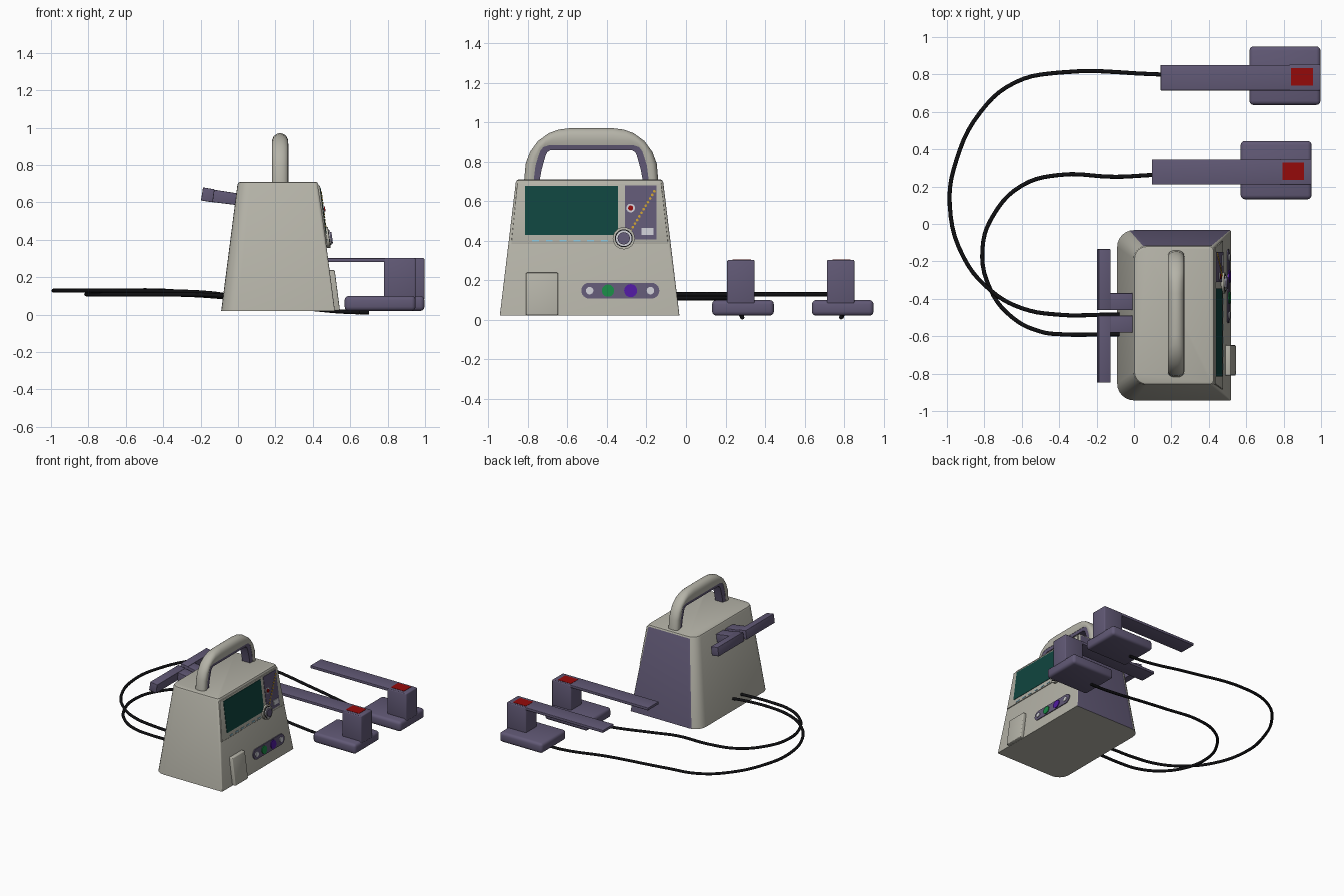
import bpy, bmesh
from math import sin, cos, pi, radians
from mathutils import Vector

if "Cube" in bpy.data.objects:
    bpy.data.objects.remove(bpy.data.objects["Cube"])


def mat(name, r, g, b):
    m = bpy.data.materials.new(name)
    m.diffuse_color = (r, g, b, 1)
    m.use_nodes = True
    m.node_tree.nodes["Principled BSDF"].inputs["Base Color"].default_value = m.diffuse_color
    return m


GREY = mat("casing_grey", 0.46, 0.45, 0.39)
PURPLE = mat("slate_purple", 0.12, 0.10, 0.18)
TEAL = mat("screen_teal", 0.005, 0.06, 0.05)
BLACK = mat("cable_black", 0.005, 0.005, 0.006)
RED = mat("button_red", 0.3, 0.003, 0.003)
GREEN = mat("button_green", 0.01, 0.25, 0.06)
VIOLET = mat("button_violet", 0.08, 0.01, 0.35)
WHITE = mat("button_white", 0.6, 0.6, 0.65)
BLUE = mat("key_blue", 0.25, 0.55, 0.7)
AMBER = mat("lamp_amber", 0.6, 0.35, 0.03)


def finish(name, bm, m, angle=35):
    bmesh.ops.recalc_face_normals(bm, faces=bm.faces[:])
    me = bpy.data.meshes.new(name)
    bm.to_mesh(me)
    bm.free()
    me.materials.append(m)
    me.shade_smooth()
    me.set_sharp_from_angle(angle=radians(angle))
    ob = bpy.data.objects.new(name, me)
    bpy.context.collection.objects.link(ob)
    return ob


def loft(name, rings, m, bevel=0):
    """Skin a row of equal closed rings and cap both ends."""
    bm = bmesh.new()
    rows = [[bm.verts.new(p) for p in ring] for ring in rings]
    n = len(rows[0])
    for a, b in zip(rows, rows[1:]):
        for i in range(n):
            bm.faces.new((a[i], a[(i + 1) % n], b[(i + 1) % n], b[i]))
    bm.faces.new(rows[0])
    bm.faces.new(rows[-1])
    if bevel:
        bmesh.ops.bevel(bm, geom=bm.edges[:], offset=bevel, segments=3,
                        profile=0.5, affect='EDGES')
    return finish(name, bm, m)


def box(name, x0, x1, y0, y1, z0, z1, m, bevel=0):
    ring = lambda z: [(x0, y0, z), (x1, y0, z), (x1, y1, z), (x0, y1, z)]
    return loft(name, [ring(z0), ring(z1)], m, bevel)


def front_x(z):
    return 0.43 + (0.70 - z) * 0.13


def front_part(name, pts, d0, d1, m, bevel=0):
    """Plate lying on the sloping control face, outline given in (y, z)."""
    return loft(name, [[(front_x(z) + d, y, z) for y, z in pts] for d in (d0, d1)], m, bevel)


def rect(y0, y1, z0, z1):
    return [(y0, z0), (y1, z0), (y1, z1), (y0, z1)]


def circle(y, z, r, n=24):
    return [(y + r * cos(2 * pi * i / n), z + r * sin(2 * pi * i / n)) for i in range(n)]


# Tapered casing: rounded at the back, nearly square at the control face
def casing_ring(x0, x1, y0, y1, z, rb, rf):
    out = []
    for cx, cy, r, a in ((x1 - rf, y1 - rf, rf, 0), (x0 + rb, y1 - rb, rb, 90),
                         (x0 + rb, y0 + rb, rb, 180), (x1 - rf, y0 + rf, rf, 270)):
        for i in range(7):
            t = radians(a + 15 * i)
            out.append((cx + r * cos(t), cy + r * sin(t), z))
    return out


casing = loft("casing", [
    casing_ring(-0.09, 0.518, -0.943, -0.033, 0.02, 0.09, 0.006),
    casing_ring(-0.003, 0.43, -0.862, -0.115, 0.695, 0.07, 0.02),
    casing_ring(0.003, 0.424, -0.856, -0.121, 0.706, 0.065, 0.02),
    casing_ring(0.014, 0.414, -0.846, -0.131, 0.71, 0.055, 0.02)], GREY)
casing.data.materials.append(PURPLE)
for p in casing.data.polygons:  # coloured side panel
    if p.normal.y > 0.95:
        p.material_index = 1


# Carrying handle: rounded arch with a coloured liner
def arch(half):
    return half + [(-0.96 - y, z) for y, z in reversed(half)]


outer = arch([(-0.82, 0.70), (-0.812, 0.79), (-0.79, 0.85), (-0.75, 0.905),
              (-0.695, 0.945), (-0.645, 0.963), (-0.59, 0.97)])
middle = arch([(-0.772, 0.70), (-0.762, 0.78), (-0.75, 0.82), (-0.738, 0.855),
               (-0.722, 0.875), (-0.695, 0.884), (-0.59, 0.884)])
inner = arch([(-0.742, 0.70), (-0.731, 0.76), (-0.72, 0.80), (-0.71, 0.835),
              (-0.702, 0.85), (-0.685, 0.86), (-0.59, 0.86)])


def sweep(name, low, high, section, m):
    rings = []
    for a, b in zip(low, high):
        rings.append([(0.225 + x, a[0] + (b[0] - a[0]) * u, a[1] + (b[1] - a[1]) * u)
                      for u, x in section])
    return loft(name, rings, m)


half = [(0, 0.040), (0.3, 0.044), (0.6, 0.042), (0.82, 0.034), (0.95, 0.020), (1, 0.008)]
sweep("handle", middle, outer, half + [(u, -x) for u, x in reversed(half)], GREY)
sweep("handle_liner", inner, middle, [(0, 0.034), (1, 0.038), (1, -0.038), (0, -0.034)], PURPLE)

# Control face: bezel, screen, key row
front_part("bezel", [(-0.885, 0.385), (-0.09, 0.385), (-0.125, 0.69), (-0.855, 0.69)],
           -0.01, 0.006, GREY, 0.003)
front_part("screen", rect(-0.815, -0.345, 0.43, 0.677), 0, 0.009, TEAL)
for i in range(6):
    y = -0.78 + i * 0.07
    front_part("screen_key", rect(y, y + 0.035, 0.396, 0.403), 0, 0.009, BLUE)

# Control panel with lamps, button and rotary knob
front_part("control_panel", [(-0.31, 0.405), (-0.15, 0.405), (-0.15, 0.68), (-0.31, 0.68)],
           0, 0.009, PURPLE)
for i in range(12):
    t = i / 11
    front_part("lamp", circle(-0.16 - 0.12 * t, 0.65 - 0.2 * t, 0.007, 8), 0, 0.013, AMBER)
front_part("alarm_ring", circle(-0.28, 0.565, 0.022), 0, 0.013, WHITE)
front_part("alarm_button", circle(-0.28, 0.565, 0.013), 0, 0.019, RED)
front_part("small_key", rect(-0.225, -0.165, 0.43, 0.465), 0, 0.014, WHITE)
front_part("knob_ring", circle(-0.315, 0.412, 0.056), 0, 0.02, GREY)
front_part("knob_groove", circle(-0.315, 0.412, 0.045), 0, 0.022, BLACK)
front_part("knob_rim", circle(-0.315, 0.412, 0.040), 0, 0.028, WHITE)
front_part("knob", circle(-0.315, 0.412, 0.031), 0, 0.036, PURPLE)

# Pill-shaped button strip
pill = []
for cy, a in ((-0.175, -90), (-0.49, 90)):
    pill += [(cy + 0.04 * cos(radians(a + 15 * i)), 0.147 + 0.04 * sin(radians(a + 15 * i)))
             for i in range(13)]
front_part("button_strip", pill, -0.01, 0.006, PURPLE)
for y, r, m in ((-0.488, 0.019, WHITE), (-0.395, 0.031, GREEN),
                (-0.28, 0.033, VIOLET), (-0.18, 0.019, WHITE)):
    front_part("strip_button", circle(y, 0.147, r), 0, 0.012, m)

# Compartment door
front_part("compartment_door", rect(-0.81, -0.648, 0.022, 0.238), -0.01, 0.027, GREY, 0.006)

# Paddle rests on the back, stem and crossbar each
bar = [(-0.187, 0.68), (-0.125, 0.67), (-0.135, 0.60), (-0.198, 0.61)]
stem = [(-0.13, 0.668), (0.02, 0.645), (0.02, 0.582), (-0.14, 0.602)]
for name, prof, y0, y1 in (("rest_bar", bar, -0.46, -0.135), ("rest_stem", stem, -0.46, -0.37),
                           ("rest_bar", bar, -0.848, -0.49), ("rest_stem", stem, -0.58, -0.49)):
    loft(name, [[(x, y, z) for x, z in prof] for y in (y0, y1)], PURPLE, 0.003)

# Two shock paddles
for dx, dy in ((0, 0), (0.047, 0.505)):
    box("paddle_base", 0.57 + dx, 0.95 + dx, 0.132 + dy, 0.445 + dy, 0.02, 0.10, PURPLE, 0.022)
    box("paddle_post", 0.78 + dx, 0.95 + dx, 0.208 + dy, 0.348 + dy, 0.08, 0.302, PURPLE, 0.008)
    box("paddle_grip", 0.095 + dx, 0.94 + dx, 0.21 + dy, 0.346 + dy, 0.28, 0.302, PURPLE, 0.004)
    box("paddle_button", 0.793 + dx, 0.91 + dx, 0.236 + dy, 0.328 + dy, 0.29, 0.304, RED)


# Cables from the back of the casing to the paddles
def cable(name, pts):
    cu = bpy.data.curves.new(name, 'CURVE')
    cu.dimensions = '3D'
    cu.bevel_depth = 0.011
    cu.bevel_resolution = 2
    cu.resolution_u = 5
    cu.use_fill_caps = True
    sp = cu.splines.new('BEZIER')
    sp.bezier_points.add(len(pts) - 1)
    for bp, p in zip(sp.bezier_points, pts):
        bp.co = Vector(p)
        bp.handle_left_type = bp.handle_right_type = 'AUTO'
    cu.materials.append(BLACK)
    bpy.context.collection.objects.link(bpy.data.objects.new(name, cu))


cable("cable_long", [(0.70, 0.785, 0.012), (0.55, 0.79, 0.017), (0.14, 0.80, 0.075),
                     (-0.40, 0.81, 0.128), (-0.64, 0.755, 0.128), (-0.82, 0.60, 0.128),
                     (-0.95, 0.34, 0.128), (-0.985, 0.10, 0.128), (-0.91, -0.18, 0.128),
                     (-0.76, -0.36, 0.128), (-0.60, -0.45, 0.127), (-0.40, -0.485, 0.125),
                     (-0.15, -0.485, 0.115), (-0.04, -0.485, 0.10)])
cable("cable_short", [(0.65, 0.285, 0.012), (0.50, 0.28, 0.02), (0.10, 0.262, 0.07),
                      (-0.10, 0.252, 0.095), (-0.40, 0.262, 0.109), (-0.60, 0.205, 0.109),
                      (-0.75, 0.05, 0.109), (-0.81, -0.13, 0.109), (-0.77, -0.345, 0.107),
                      (-0.65, -0.50, 0.107), (-0.50, -0.575, 0.107), (-0.38, -0.59, 0.107),
                      (-0.15, -0.59, 0.105), (-0.04, -0.59, 0.098)])
